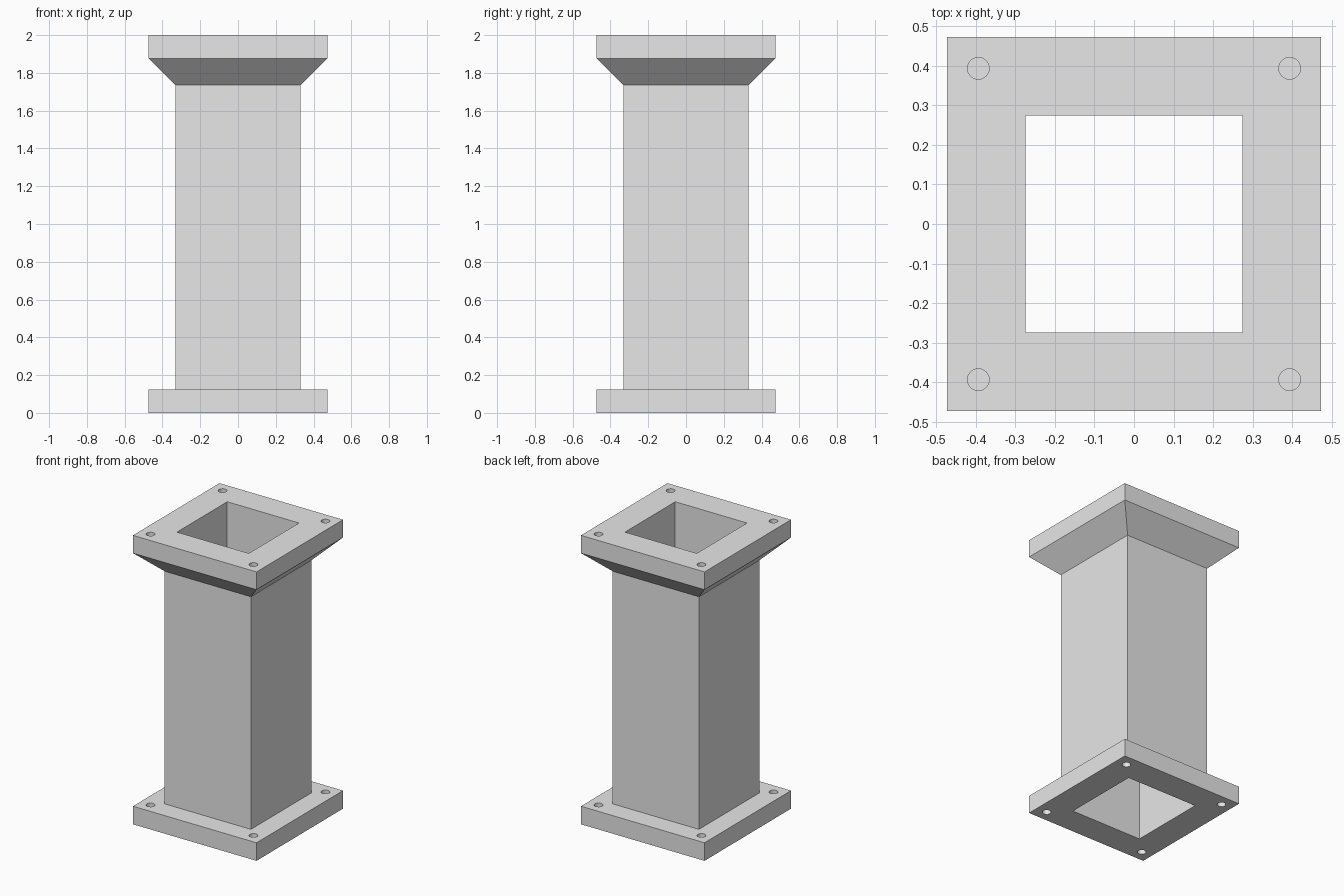
import bpy
import bmesh
from mathutils import Matrix

if "Cube" in bpy.data.objects:
    bpy.data.objects.remove(bpy.data.objects["Cube"], do_unlink=True)

# Half widths and heights
FLANGE, POST, BORE = 0.473, 0.33, 0.275
BASE_TOP, FLARE_LOW, FLARE_TOP, TOP = 0.125, 1.735, 1.877, 2.0
HOLE_OFFSET, HOLE_RADIUS = 0.394, 0.0275

grey = bpy.data.materials.new("plain_grey")
grey.use_nodes = True
grey.diffuse_color = (0.8, 0.8, 0.8, 1)
grey.node_tree.nodes["Principled BSDF"].inputs["Base Color"].default_value = (0.8, 0.8, 0.8, 1)


def finish(name, bm):
    bmesh.ops.recalc_face_normals(bm, faces=bm.faces)
    mesh = bpy.data.meshes.new(name)
    bm.to_mesh(mesh)
    bm.free()
    mesh.materials.append(grey)
    obj = bpy.data.objects.new(name, mesh)
    bpy.context.collection.objects.link(obj)
    return obj


def square_tube(name, profile):
    """Sweep a closed (half width, height) profile around a square."""
    bm = bmesh.new()
    corners = [(1, 1), (-1, 1), (-1, -1), (1, -1)]
    loops = [[bm.verts.new((sx * w, sy * w, z)) for sx, sy in corners] for w, z in profile]
    for a, b in zip(loops, loops[1:] + loops[:1]):
        for i in range(4):
            j = (i + 1) % 4
            bm.faces.new((a[i], a[j], b[j], b[i]))
    return finish(name, bm)


def drill_corners(obj, low, high):
    """Cut a bolt hole through each corner of a flange."""
    bm = bmesh.new()
    for sx in (-1, 1):
        for sy in (-1, 1):
            place = Matrix.Translation((sx * HOLE_OFFSET, sy * HOLE_OFFSET, (low + high) / 2))
            bmesh.ops.create_cone(bm, cap_ends=True, segments=32, radius1=HOLE_RADIUS,
                                  radius2=HOLE_RADIUS, depth=high - low + 0.1, matrix=place)
    cutter = finish("bolt_hole_cutter", bm)
    cutter.hide_render = True
    mod = obj.modifiers.new("bolt_holes", "BOOLEAN")
    mod.operation, mod.solver, mod.object = "DIFFERENCE", "EXACT", cutter
    bpy.ops.object.select_all(action="DESELECT")
    bpy.context.view_layer.objects.active = obj
    obj.select_set(True)
    bpy.ops.object.modifier_apply(modifier=mod.name)
    bpy.data.objects.remove(cutter, do_unlink=True)
    bpy.ops.object.shade_smooth_by_angle()


def box_profile(half, low, high):
    return [(BORE, low), (half, low), (half, high), (BORE, high)]


# Hollow post and its flared collar
square_tube("post", box_profile(POST, BASE_TOP, FLARE_LOW))
square_tube("flared_collar", [(BORE, FLARE_LOW), (POST, FLARE_LOW),
                              (FLANGE, FLARE_TOP), (BORE, FLARE_TOP)])

# Drilled flanges at both ends
for name, low, high in (("base_flange", 0, BASE_TOP), ("top_flange", FLARE_TOP, TOP)):
    drill_corners(square_tube(name, box_profile(FLANGE, low, high)), low, high)
